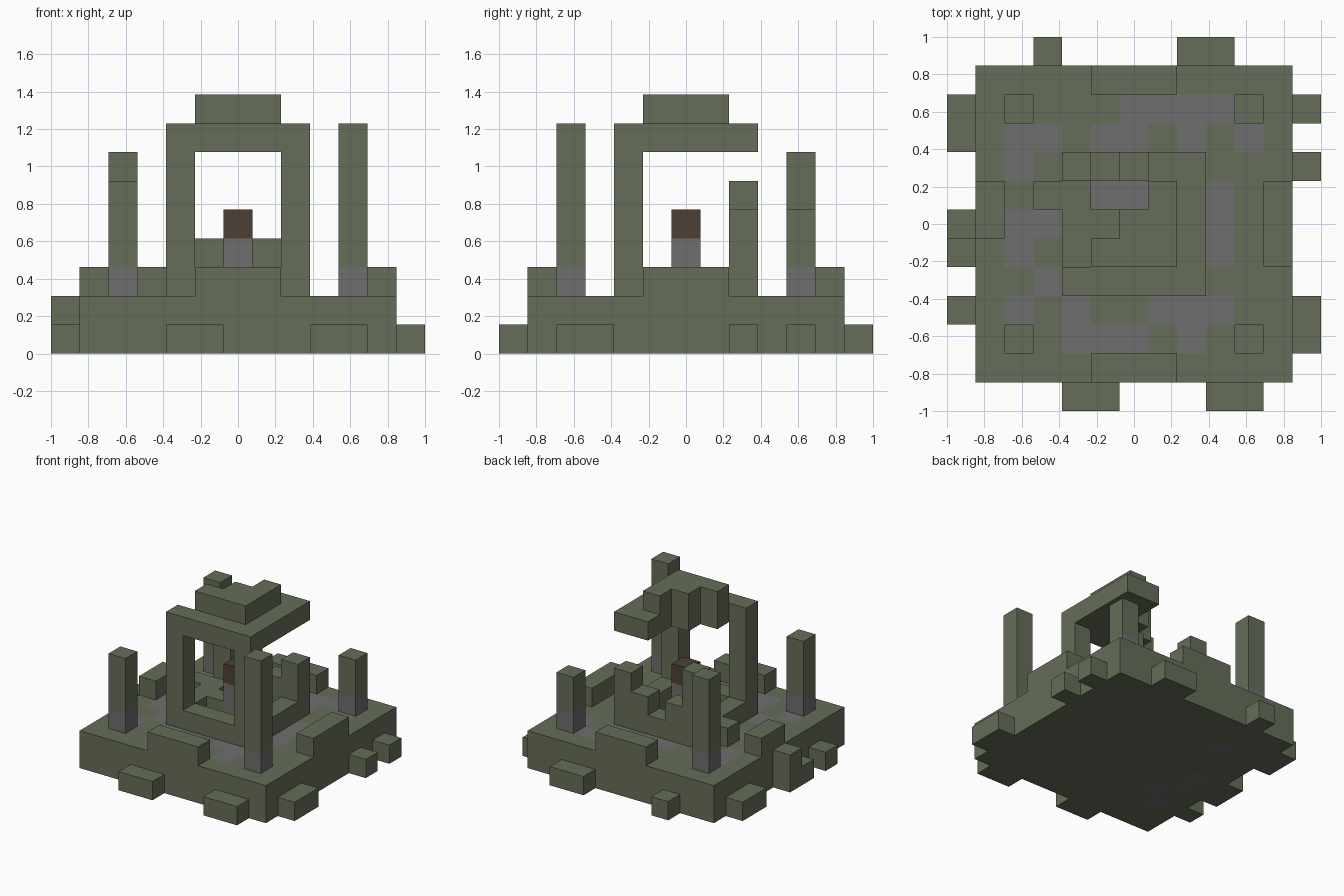
import bpy, bmesh
from mathutils import Vector

if "Cube" in bpy.data.objects:
    bpy.data.objects.remove(bpy.data.objects["Cube"], do_unlink=True)

N = 13
U = 2 / N  # edge of one block


def make_material(name, rgb):
    m = bpy.data.materials.new(name)
    m.use_nodes = True
    m.diffuse_color = (*rgb, 1)
    m.node_tree.nodes["Principled BSDF"].inputs["Base Color"].default_value = (*rgb, 1)
    return m


MOSS, STONE, RUST = range(3)
MATERIALS = [make_material("moss_green", (0.133, 0.155, 0.098)),
             make_material("stone_gray", (0.16, 0.157, 0.16)),
             make_material("dark_brown", (0.076, 0.051, 0.036))]

blocks = {}   # cell -> (part name, colour)


def fill(part, xs, ys, zs, colour=MOSS):
    """Fill an inclusive range of cells on the block grid."""
    for i in range(xs[0], xs[1] + 1):
        for j in range(ys[0], ys[1] + 1):
            for k in range(zs[0], zs[1] + 1):
                blocks[i, j, k] = (part, colour)


# Base slab and rubble blocks around its foot
fill("base", (1, 11), (1, 11), (0, 1))
for a, b in ((4, 5), (9, 10)):
    fill("front_rubble", (a, b), (0, 0), (0, 0))
for a, b in ((3, 3), (8, 9)):
    fill("back_rubble", (a, b), (12, 12), (0, 0))
for a, b in ((3, 3), (5, 6), (9, 10)):
    fill("right_rubble", (0, 0), (a, b), (0, 0))
fill("right_rubble", (0, 0), (6, 6), (1, 1))
for a, b in ((2, 3), (8, 8), (10, 10)):
    fill("left_rubble", (12, 12), (a, b), (0, 0))

# Raised parapets in the middle of each side
fill("front_parapet", (5, 7), (1, 1), (2, 2))
fill("back_parapet", (5, 7), (11, 11), (2, 2))
fill("left_parapet", (11, 11), (5, 7), (2, 2))
fill("right_parapet", (1, 1), (6, 7), (2, 2))

# Corner pillars with stone feet
for part, i, j, top in (("front_right_pillar", 2, 2, 5), ("front_left_pillar", 10, 2, 7),
                        ("back_left_pillar", 10, 10, 4), ("back_right_pillar", 2, 10, 6)):
    fill(part, (i, i), (j, j), (2, top))
    fill(part, (i, i), (j, j), (2, 2), STONE)

# Shrine: low walls, front frame and broken back columns
fill("low_wall", (4, 8), (4, 4), (2, 2))
fill("low_wall", (4, 8), (8, 8), (2, 2))
for i in (4, 8):
    fill("low_wall", (i, i), (5, 7), (2, 2))
    fill("front_column", (i, i), (4, 4), (2, 6))
fill("low_wall", (5, 5), (6, 6), (2, 2))
fill("fallen_block", (3, 3), (7, 7), (2, 2))
for i, top in ((4, 5), (5, 3), (7, 3), (8, 4)):
    fill("broken_column", (i, i), (8, 8), (2, top))

# Broken roof and its stepped cap
fill("roof", (4, 8), (4, 4), (7, 7))
fill("roof", (8, 8), (5, 8), (7, 7))
fill("roof", (7, 7), (8, 8), (7, 7))
for j in (5, 6, 7):
    fill("roof", (j, 7), (j, j), (7, 7))
    fill("roof_cap", (j, 7), (j, j), (8, 8))

# Altar in the centre
fill("altar", (6, 6), (6, 6), (2, 3), STONE)
fill("altar", (6, 6), (6, 6), (4, 4), RUST)

# Stone paving: columns in each row of the floor
PAVING = {10: (6, 7, 8, 9), 9: (2, 3, 5, 6, 8, 10), 8: (2,), 7: (5, 6, 9), 6: (2, 3, 9),
          5: (2, 9), 4: (3,), 3: (2, 4, 7, 8, 9), 2: (4, 5, 6, 8)}
for j, row in PAVING.items():
    for i in row:
        blocks[i, j, 1] = ("base", STONE)
for i, j in ((3, 9), (2, 6), (2, 5), (3, 4), (2, 3)):
    blocks[i, j, 0] = ("base", STONE)


def build(part):
    """Skin the exposed sides of a part's blocks and merge the flat faces."""
    bm = bmesh.new()
    for cell, (name, colour) in blocks.items():
        if name != part:
            continue
        centre = Vector(cell) + Vector((0.5, 0.5, 0.5))
        for axis in range(3):
            for sign in (-1, 1):
                n = Vector((0, 0, 0))
                n[axis] = sign
                if tuple(int(c + d) for c, d in zip(cell, n)) in blocks:
                    continue
                u = Vector((0, 0, 0))
                u[(axis + 1) % 3] = 0.5
                v = n.cross(u)
                mid = centre + n * 0.5
                corners = (mid - u - v, mid + u - v, mid + u + v, mid - u + v)
                face = bm.faces.new([bm.verts.new((p - Vector((N / 2, N / 2, 0))) * U)
                                     for p in corners])
                face.material_index = colour
    bmesh.ops.remove_doubles(bm, verts=bm.verts, dist=0.001)
    bmesh.ops.dissolve_limit(bm, angle_limit=0.01, verts=bm.verts, edges=bm.edges,
                             delimit={'MATERIAL'})
    bmesh.ops.triangulate(bm, faces=[f for f in bm.faces if len(f.verts) > 4])
    mesh = bpy.data.meshes.new(part)
    bm.to_mesh(mesh)
    bm.free()
    for m in MATERIALS:
        mesh.materials.append(m)
    bpy.context.collection.objects.link(bpy.data.objects.new(part, mesh))


for part in sorted({name for name, _ in blocks.values()}):
    build(part)
